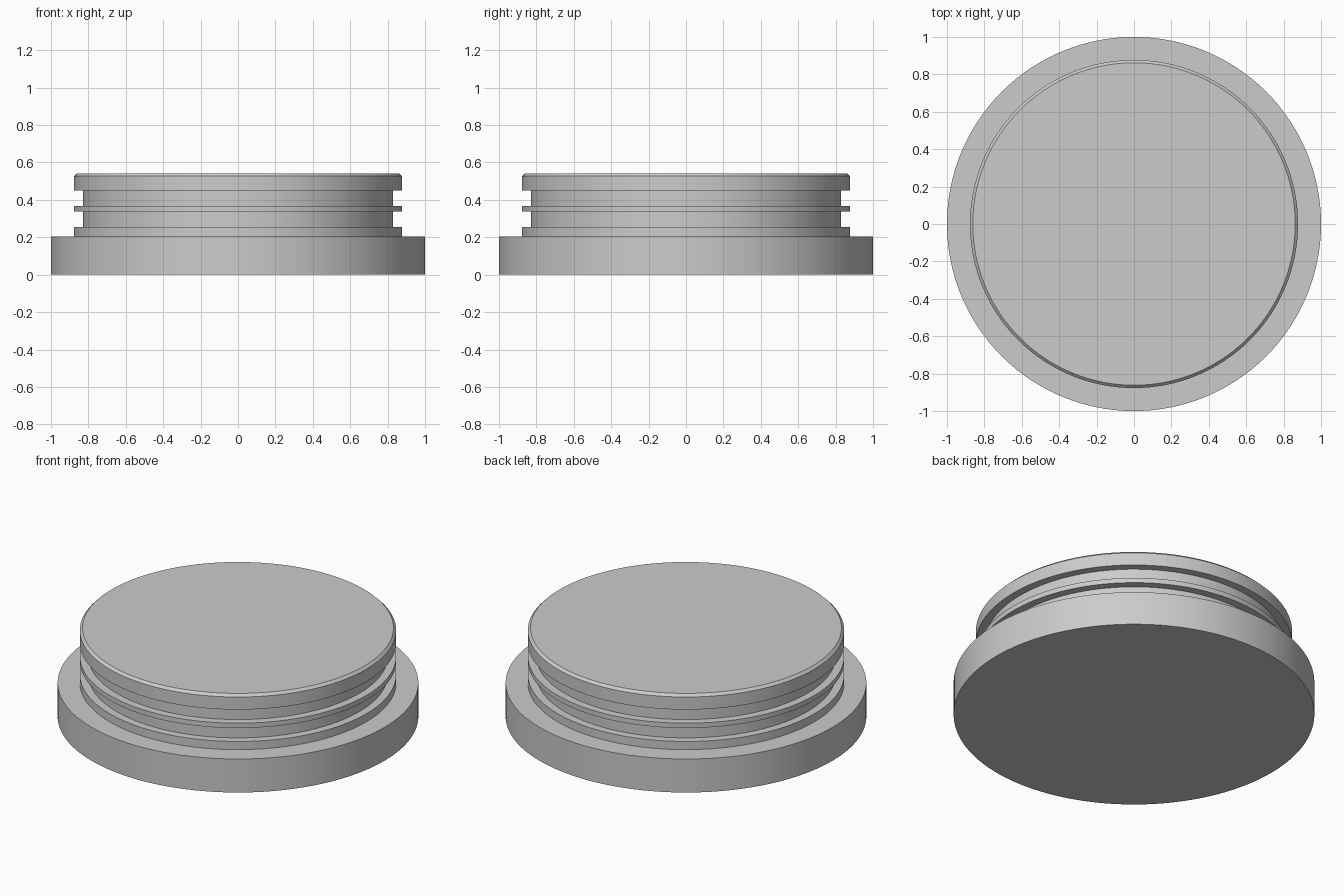
import bpy
import bmesh
import math

cube = bpy.data.objects.get("Cube")
if cube:
    bpy.data.objects.remove(cube, do_unlink=True)

grey = bpy.data.materials.new("plain grey")
grey.use_nodes = True
colour = (0.6, 0.6, 0.6, 1)
grey.diffuse_color = colour
grey.node_tree.nodes["Principled BSDF"].inputs["Base Color"].default_value = colour

FLANGE, LIP, CORE = 1.0, 0.877, 0.83   # radii

# Half section of the plug: flange, two grooves, chamfered head
profile = [
    (0, 0), (FLANGE, 0), (FLANGE, 0.205),
    (LIP, 0.205), (LIP, 0.255),
    (CORE, 0.255), (CORE, 0.337),
    (LIP, 0.337), (LIP, 0.367),
    (CORE, 0.367), (CORE, 0.45),
    (LIP, 0.45), (LIP, 0.527),
    (0.862, 0.542), (0, 0.542),
]

# Spin the section into a closed solid
bm = bmesh.new()
points = [bm.verts.new((r, 0, z)) for r, z in profile]
edges = [bm.edges.new(pair) for pair in zip(points, points[1:])]
bmesh.ops.spin(bm, geom=points + edges, cent=(0, 0, 0), axis=(0, 0, 1),
               angle=math.tau, steps=128, use_merge=True)
bmesh.ops.remove_doubles(bm, verts=bm.verts, dist=1e-5)
bmesh.ops.recalc_face_normals(bm, faces=bm.faces)

mesh = bpy.data.meshes.new("grooved_plug")
bm.to_mesh(mesh)
bm.free()
mesh.materials.append(grey)
plug = bpy.data.objects.new("grooved_plug", mesh)
bpy.context.collection.objects.link(plug)

# Smooth walls, crisp rims
bpy.context.view_layer.objects.active = plug
plug.select_set(True)
bpy.ops.object.shade_smooth_by_angle(angle=math.radians(30))
